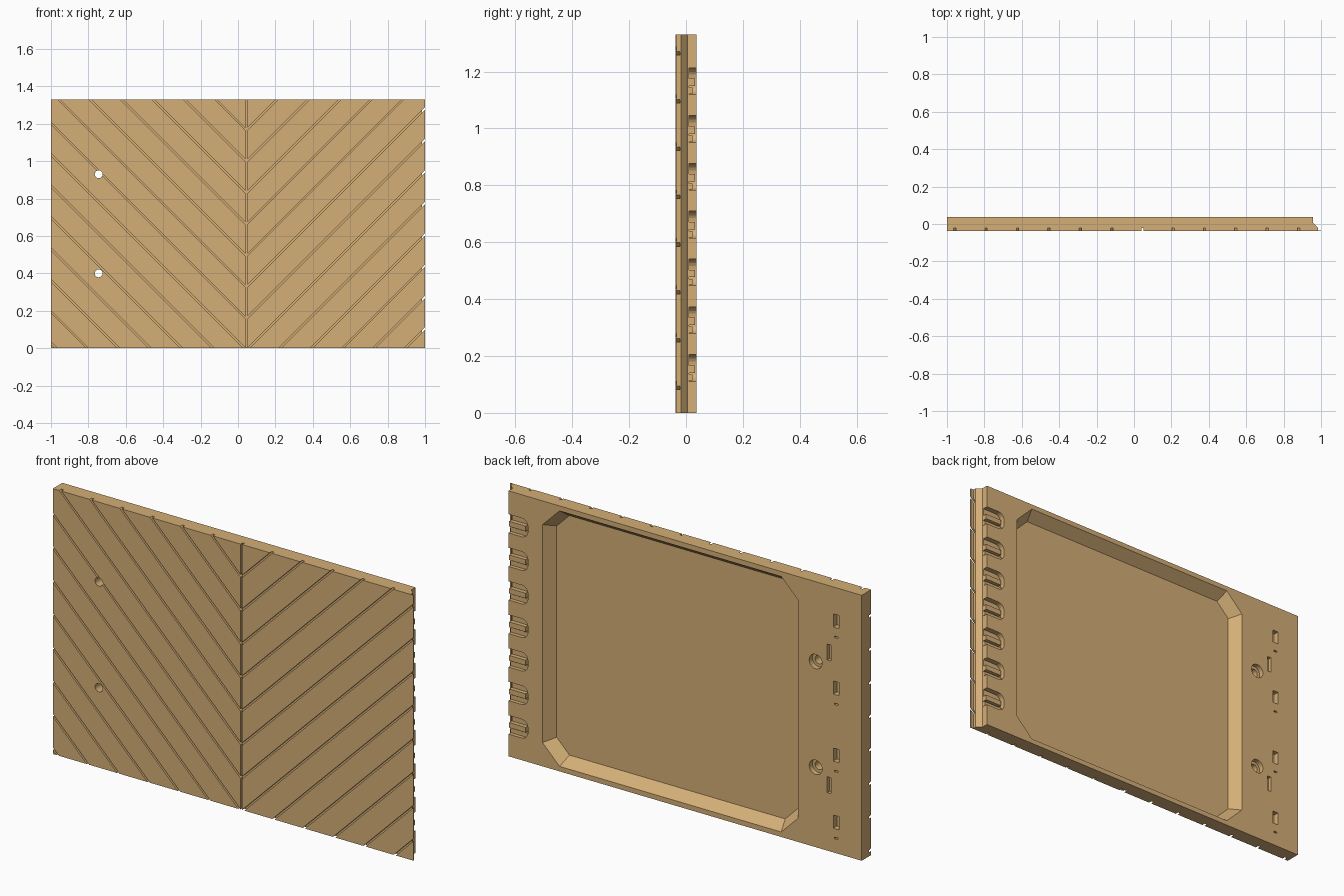
import bpy, bmesh, math
from mathutils import Vector

cube = bpy.data.objects.get("Cube")
if cube:
    bpy.data.objects.remove(cube, do_unlink=True)

HEIGHT = 1.33
FRONT, BACK = -0.0375, 0.0375
BASE = -0.0205           # bottom of the front grooves
SEAM = 0.045             # x of the vertical groove
PITCH = 0.168            # vertical spacing of the diagonal grooves
GAP = 0.0045             # half a groove's width

wood = bpy.data.materials.new("tan_wood")
wood.use_nodes = True
TAN = (0.66, 0.425, 0.184, 1)
wood.diffuse_color = TAN
wood.node_tree.nodes["Principled BSDF"].inputs["Base Color"].default_value = TAN


def make(name, bm):
    bmesh.ops.recalc_face_normals(bm, faces=bm.faces)
    mesh = bpy.data.meshes.new(name)
    bm.to_mesh(mesh)
    bm.free()
    mesh.materials.append(wood)
    obj = bpy.data.objects.new(name, mesh)
    bpy.context.scene.collection.objects.link(obj)
    return obj


def loft(bm, ring_a, ring_b):
    """Closed solid between two rings of equal length."""
    a = [bm.verts.new(p) for p in ring_a]
    b = [bm.verts.new(p) for p in ring_b]
    n = len(a)
    bm.faces.new(a)
    bm.faces.new(b[::-1])
    for i in range(n):
        bm.faces.new((a[i], b[i], b[(i + 1) % n], a[(i + 1) % n]))


def slab(bm, outline, y0, y1):
    """Extrude an x-z outline along y."""
    loft(bm, [(x, y0, z) for x, z in outline], [(x, y1, z) for x, z in outline])


def rect(x, z, w, h):
    return [(x - w / 2, z - h / 2), (x + w / 2, z - h / 2),
            (x + w / 2, z + h / 2), (x - w / 2, z + h / 2)]


def circle(x, z, r, n=24):
    return [(x + r * math.cos(math.tau * i / n), z + r * math.sin(math.tau * i / n))
            for i in range(n)]


def cut_corners(x0, x1, z0, z1, c):
    return [(x0 + c, z0), (x1 - c, z0), (x1, z0 + c), (x1, z1 - c),
            (x1 - c, z1), (x0 + c, z1), (x0, z1 - c), (x0, z0 + c)]


def subtract(targets, cutter):
    cutter.hide_render = True
    for obj in targets:
        mod = obj.modifiers.new("cut", 'BOOLEAN')
        mod.operation = 'DIFFERENCE'
        mod.solver = 'EXACT'
        mod.object = cutter
        bpy.context.view_layer.objects.active = obj
        bpy.ops.object.modifier_apply(modifier=mod.name)
    bpy.data.objects.remove(cutter, do_unlink=True)


# Backing board with a sloped right edge
profile = [(-1, BASE), (0.983, BASE), (0.983, -0.018),
           (0.958, 0.005), (0.958, BACK), (-1, BACK)]
bm = bmesh.new()
loft(bm, [(x, y, 0) for x, y in profile], [(x, y, HEIGHT) for x, y in profile])
board = make("backing_board", bm)

# Chevron planks on the front: bands clipped out of each half
bm = bmesh.new()
for side, x0, x1 in ((-1, -1, SEAM - GAP), (1, SEAM + GAP, 1)):
    normal = Vector((-side, 0, 1)).normalized()
    for k in range(-7, 9):
        low = Vector((SEAM, 0, -0.01 + k * PITCH)) + normal * GAP
        high = Vector((SEAM, 0, -0.01 + (k + 1) * PITCH)) - normal * GAP
        band = bmesh.new()
        corners = rect((x0 + x1) / 2, HEIGHT / 2, x1 - x0, HEIGHT)
        band.faces.new([band.verts.new((x, 0, z)) for x, z in corners])
        for point, direction in ((low, -normal), (high, normal)):
            bmesh.ops.bisect_plane(band, geom=band.verts[:] + band.edges[:] + band.faces[:],
                                   plane_co=point, plane_no=direction, clear_outer=True)
        for face in band.faces:
            slab(bm, [(v.co.x, v.co.z) for v in face.verts], FRONT, BASE + 0.001)
        band.free()
planks = make("chevron_planks", bm)

# Thin lip along the right edge of the planks
bm = bmesh.new()
slab(bm, rect(1.033, HEIGHT / 2, 0.1, 2), -0.0335, 0.1)
subtract([planks], make("lip_cutter", bm))

# Recesses in the back
bm = bmesh.new()
FLOOR, OUT = -0.0175, 0.0475
rim = (-0.648, 0.769, 0.025, 1.305)
inset = 0.04
flare = inset * (OUT - BACK) / (BACK - FLOOR)


def rim_ring(d, y):
    x0, x1, z0, z1 = rim
    pts = cut_corners(x0 + d, x1 - d, z0 + d, z1 - d, 0.094 - d * (2 - math.sqrt(2)))
    return [(x, y, z) for x, z in pts]


loft(bm, rim_ring(inset, FLOOR), rim_ring(-flare, OUT))
notches = [0.158 + i * PITCH for i in range(7)]
for z in notches:
    # rounded notch open to the right edge
    r = 0.035
    outline = [(1.05, z - 0.047), (1.05, z + 0.047)]
    for cz, start in ((z + 0.047 - r, 90), (z - 0.047 + r, 180)):
        for i in range(6):
            a = math.radians(start + 18 * i)
            outline.append((0.85 + r + r * math.cos(a), cz + r * math.sin(a)))
    slab(bm, outline, 0.011, OUT)
for i in range(4):
    z = 0.154 + 2 * PITCH * i
    slab(bm, rect(-0.859, z, 0.033, 0.066), 0.008, OUT)
    slab(bm, rect(-0.859, z - 0.08, 0.018, 0.008), 0.02, OUT)
holes = (0.40, 0.93)
for z in holes:
    slab(bm, circle(-0.745, z, 0.036), 0.012, OUT)
    slab(bm, rect(-0.82, z + 0.065 - (z < 0.5) * 0.135, 0.022, 0.08), 0.018, OUT)
subtract([board], make("recess_cutter", bm))

# Bolt holes through everything
bm = bmesh.new()
for z in holes:
    slab(bm, circle(-0.745, z, 0.021), -0.1, 0.1)
subtract([board, planks], make("bore_cutter", bm))

# Stepped ribs inside the edge notches
bm = bmesh.new()
for z in notches:
    slab(bm, rect(0.912, z - 0.004, 0.092, 0.026), 0.009, 0.032)
    slab(bm, rect(0.905, z - 0.034, 0.106, 0.022), 0.009, 0.022)
make("notch_ribs", bm)
